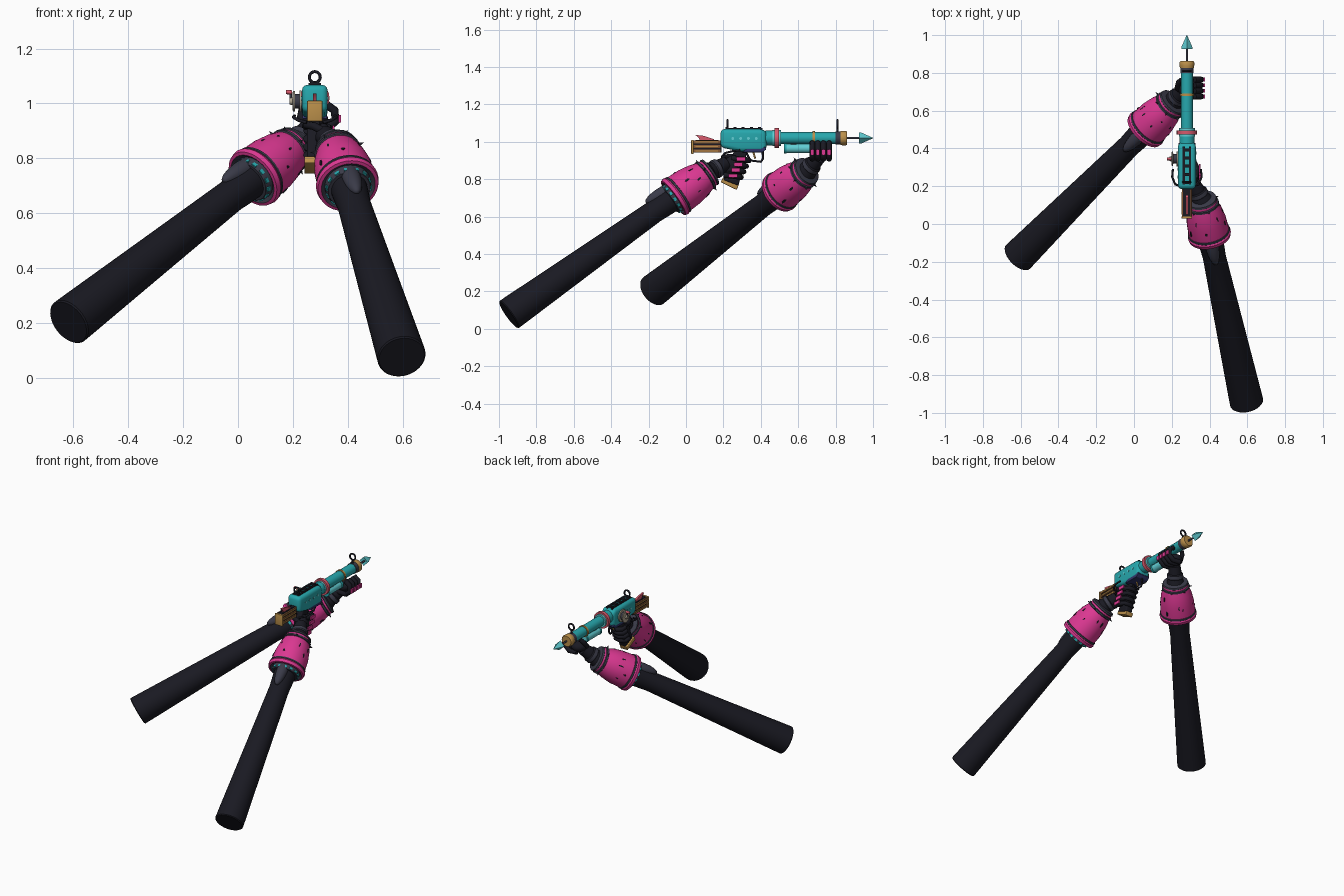
import bpy, bmesh, math, random
from mathutils import Vector, Matrix

cube = bpy.data.objects.get("Cube")
if cube:
    bpy.data.objects.remove(cube)
random.seed(4)


def material(name, *rgb):
    m = bpy.data.materials.new(name)
    m.use_nodes = True
    m.diffuse_color = (*rgb, 1)
    m.node_tree.nodes["Principled BSDF"].inputs["Base Color"].default_value = (*rgb, 1)
    return m


PINK = material("hot pink", .72, .04, .29)
DARK = material("charcoal", .01, .01, .016)
TEAL = material("teal", .02, .39, .42)
AQUA = material("pale aqua", .12, .62, .66)
TAN = material("brass tan", .5, .28, .07)
BROWN = material("wood brown", .25, .1, .035)
GREY = material("slate grey", .042, .043, .065)
BEIGE = material("reel beige", .42, .37, .28)
CORAL = material("coral", .68, .1, .15)
NAVY = material("navy", .03, .035, .14)
GX, GZ = .28, 1.02    # gun axis


def finish(name, bm, mats, smooth=True):
    bmesh.ops.recalc_face_normals(bm, faces=bm.faces)
    me = bpy.data.meshes.new(name)
    bm.to_mesh(me)
    bm.free()
    for m in mats:
        me.materials.append(m)
    ob = bpy.data.objects.new(name, me)
    bpy.context.collection.objects.link(ob)
    if smooth:
        bpy.ops.object.select_all(action='DESELECT')
        ob.select_set(True)
        bpy.context.view_layer.objects.active = ob
        bpy.ops.object.shade_smooth_by_angle(angle=.7)


def frame(origin, axis):
    rot = Vector(axis).to_track_quat('Z', 'Y').to_matrix().to_4x4()
    return Matrix.Translation(origin) @ rot


def lathe(name, profile, origin, axis, mats, bands=None, sides=24):
    """Turn (distance, radius) pairs round an axis; bands gives a material per segment."""
    bm = bmesh.new()
    rings = []
    for t, r in profile:
        rings.append([bm.verts.new((r * math.cos(a), r * math.sin(a), t))
                      for a in (math.tau * i / sides for i in range(sides))])
    for k in range(len(rings) - 1):
        for i in range(sides):
            j = (i + 1) % sides
            f = bm.faces.new((rings[k][i], rings[k][j], rings[k + 1][j], rings[k + 1][i]))
            f.material_index = bands[k] if bands else 0
    bm.faces.new(rings[0])
    last = bm.faces.new(rings[-1])
    last.material_index = bands[-1] if bands else 0
    bm.transform(frame(origin, axis))
    finish(name, bm, mats)


def rod(name, y0, y1, r, mat, z=GZ, sides=20):
    lathe(name, [(y0, r), (y1, r)], (GX, 0, z), (0, 1, 0), [mat], sides=sides)


def prism(name, outline, x, half, mat, bevel=0):
    """Extrude a side outline of (y, z) pairs across x."""
    bm = bmesh.new()
    face = bm.faces.new([bm.verts.new((x - half, y, z)) for y, z in outline])
    ext = bmesh.ops.extrude_face_region(bm, geom=[face])
    bmesh.ops.translate(bm, vec=(2 * half, 0, 0),
                        verts=[v for v in ext['geom'] if isinstance(v, bmesh.types.BMVert)])
    if bevel:
        bmesh.ops.recalc_face_normals(bm, faces=bm.faces)
        bmesh.ops.bevel(bm, geom=bm.edges[:], offset=bevel, segments=3, affect='EDGES', profile=.5)
    finish(name, bm, [mat])


def block(name, y0, y1, z0, z1, half, mat, x=GX, bevel=0):
    prism(name, [(y0, z0), (y1, z0), (y1, z1), (y0, z1)], x, half, mat, bevel)


def tube(name, points, r, mat, cyclic=False):
    cu = bpy.data.curves.new(name, 'CURVE')
    cu.dimensions = '3D'
    cu.bevel_depth, cu.bevel_resolution, cu.use_fill_caps = r, 2, True
    sp = cu.splines.new('POLY')
    sp.points.add(len(points) - 1)
    for p, co in zip(sp.points, points):
        p.co = (*co, 1)
    sp.use_cyclic_u = cyclic
    cu.materials.append(mat)
    bpy.context.collection.objects.link(bpy.data.objects.new(name, cu))


def ball(name, centre, size, mat, axis=(0, 0, 1)):
    bm = bmesh.new()
    bmesh.ops.create_uvsphere(bm, u_segments=16, v_segments=10, radius=1)
    bm.transform(frame(centre, axis) @ Matrix.Diagonal((*size, 1)))
    finish(name, bm, [mat])


def arm(side, end, lip):
    """Sleeve, flared cuff, teeth, spots and spikes along one axis."""
    end, lip = Vector(end), Vector(lip)
    d = (lip - end).normalized()
    n = (lip - end).length
    lathe(side + "_sleeve", [(0, .084), (.005, .089), (.05, .088), (n * .5, .073),
                             (n - .14, .061), (n - .06, .066), (n + .1, .07)], end, d, [DARK], sides=32)
    # Pointed tongue on the upper side of the sleeve
    up = (Vector((0, 0, 1)) - d * d.z).normalized()
    ball(side + "_sleeve_tongue", lip - d * .02 + up * .052, (.036, .036, .13), GREY, d - up * .12)
    cuff = [(.02, .06), (-.012, .1), (-.01, .112), (.008, .116), (.016, .111), (.018, .113), (.027, .112),
            (.029, .108), (.1, .105), (.16, .094), (.196, .082), (.199, .087), (.21, .086), (.213, .079),
            (.224, .077), (.227, .081), (.238, .078), (.244, .05)]
    lathe(side + "_cuff", cuff, lip, d, [PINK, GREY],
          [1, 0, 0, 0, 1, 1, 1, 0, 0, 0, 1, 1, 1, 0, 1, 1, 1], sides=32)
    lathe(side + "_cuff_liner", [(-.032, .064), (-.032, .078), (-.015, .085), (.03, .087)], lip, d, [GREY])
    base = frame(lip, d)
    teeth, spots, spikes = bmesh.new(), bmesh.new(), bmesh.new()
    for i in range(14):
        m = base @ Matrix.Rotation(math.tau * i / 14, 4, 'Z') @ Matrix.Translation((.079, 0, -.021))
        bmesh.ops.create_cube(teeth, size=1, matrix=m @ Matrix.Diagonal((.012, .018, .014, 1)))
    for i in range(12):
        t = random.uniform(.06, .16)
        m = (base @ Matrix.Rotation(math.tau * i / 12 + random.uniform(-.2, .2), 4, 'Z')
             @ Matrix.Translation((.11 - (t - .04) * .14, 0, t)) @ Matrix.Rotation(math.pi / 2 - .15, 4, 'Y'))
        size = (random.uniform(.005, .018), random.uniform(.003, .007), 1, 1)
        bmesh.ops.create_cone(spots, cap_ends=True, segments=8, radius1=1, radius2=1, depth=.006,
                              matrix=m @ Matrix.Diagonal(size))
    for i in range(7):
        m = (base @ Matrix.Rotation(math.tau * i / 7, 4, 'Z') @ Matrix.Translation((.092, 0, .204))
             @ Matrix.Rotation(math.pi / 2, 4, 'Y'))
        bmesh.ops.create_cone(spikes, cap_ends=True, segments=6, radius1=.008, radius2=0, depth=.024, matrix=m)
    finish(side + "_cuff_teeth", teeth, [TEAL], False)
    finish(side + "_cuff_spots", spots, [DARK], False)
    finish(side + "_cuff_spikes", spikes, [GREY], False)
    return lip + d * .235


def wrist(side, start, stop):
    d = Vector(stop) - start
    n = d.length
    lathe(side + "_wrist", [(0, .055), (n * .25, .046), (n * .3, .052), (n * .5, .05),
                            (n * .55, .042), (n, .036)], start, d, [DARK, GREY], [0, 1, 1, 0, 0])


# Arms
left_start = arm("left", (.597, -.948, .075), (.4, -.06, .705))
right_start = arm("right", (-.618, -.178, .202), (.06, .5, .73))

# Left hand round the pistol grip
wrist("left", left_start, (.315, .215, .885))
ball("left_palm", (.312, .245, .87), (.03, .045, .06), DARK, (0, .35, 1))
for k in range(4):
    y, z = .315 - k * .014, .912 - k * .03
    tube("left_finger_%d" % k, [(.325, y - .07, z), (.335, y - .02, z - .005), (.318, y + .015, z - .01),
                                (.275, y + .022, z - .012), (.252, y + .005, z - .012),
                                (.252, y - .03, z - .01)], .0145, DARK)
    block("left_knuckle_plate_%d" % k, y - .045, y + .002, z - .014, z + .007, .004, PINK, x=.348)
tube("left_thumb", [(.31, .2, .9), (.275, .2, .918), (.25, .24, .922), (.247, .285, .918)], .0145, DARK)
for sx in (-1, 1):
    tube("left_curled_spike", [(GX + sx * .03, .2, .93), (GX + sx * .062, .21, .94),
                               (GX + sx * .078, .25, .95), (GX + sx * .074, .29, .955)], .006, DARK)

# Right hand under the fore end
wrist("right", right_start, (.265, .71, .915))
ball("right_palm", (.28, .725, .94), (.05, .055, .035), DARK)
for k in range(4):
    y = .675 + k * .03
    tube("right_finger_%d" % k, [(.27, y, .912), (.325, y, .908), (.356, y, .935), (.352, y, .975),
                                 (.322, y, .995)], .0155, DARK)
    block("right_knuckle_plate_%d" % k, y - .01, y + .01, .93, .958, .004, PINK, x=.371)
tube("right_thumb", [(.255, .7, .92), (.228, .72, .95), (.236, .75, .985), (.25, .76, 1.0)], .0145, DARK)

# Receiver
prism("receiver", [(.185, .97), (.185, 1.068), (.41, 1.068), (.432, 1.05), (.432, .965),
                   (.41, .948), (.29, .948)], GX, .047, TEAL, .021)
prism("receiver_keel", [(.3, .944), (.41, .944), (.43, .96), (.425, .972), (.33, .968)], GX, .045, NAVY, .003)
for k in range(4):
    lathe("side_dot_%d" % k, [(-.05, .008), (.05, .008)], (GX, .25 + k * .042, 1.018),
          (1, 0, 0), [AQUA], sides=10)
for sx in (-1, 1):
    block("top_rail", .21, .41, 1.06, 1.074, .006, DARK, x=GX + sx * .017)
for k in range(5):
    block("rail_rung_%d" % k, .212 + k * .043, .228 + k * .043, 1.062, 1.079, .018, DARK)
tube("trigger_guard", [(GX, .32, .945), (GX, .345, .9), (GX, .4, .893), (GX, .412, .91), (GX, .41, .95)], .006, DARK)
tube("trigger", [(GX, .36, .945), (GX, .37, .91)], .005, TAN)

# Pistol grip
prism("pistol_grip", [(.26, .96), (.33, .96), (.28, .765), (.2, .795)], GX - .005, .024, DARK, .008)
prism("grip_cap", [(.185, .785), (.27, .743), (.282, .768), (.197, .808)], GX - .012, .026, TAN, .004)

# Slatted stock
block("stock_core", .04, .19, .942, 1.008, .02, DARK)
for k in range(3):
    z = .942 + k * .024
    block("stock_slat_%d" % k, .035, .185, z, z + .018, .026, BROWN, bevel=.003)
    block("stock_inlay_%d" % k, .05, .17, z + .005, z + .012, .028, TAN)
for sx in (-1, 1):
    block("stock_top_groove", .05, .175, 1.005, 1.01, .003, DARK, x=GX + sx * .012)
block("stock_butt_plate", .028, .04, .935, 1.01, .028, TAN, bevel=.003)
prism("stock_fin", [(.05, 1.037), (.095, 1.032), (.15, 1.014), (.15, 1.0), (.075, 1.0), (.07, 1.018)],
      GX, .006, CORAL)

# Barrel, rings and under tube
rod("barrel", .42, .83, .032, TEAL)
rod("barrel_collar", .425, .462, .04, TEAL)
rod("coral_ring", .474, .496, .054, CORAL)
rod("ring_core", .462, .508, .042, AQUA)
rod("barrel_band", .677, .69, .037, TAN)
rod("muzzle_neck", .8, .826, .035, GREY)
lathe("muzzle", [(.826, .03), (.826, .037), (.838, .039), (.856, .039), (.862, .034), (.862, .02)],
      (GX, 0, GZ), (0, 1, 0), [TAN])
rod("under_tube", .53, .68, .025, AQUA, z=.965)
for y in (.523, .66):
    rod("under_tube_cap", y, y + .014, .027, TEAL, z=.965)
block("under_tube_bracket", .56, .59, .965, 1.01, .012, GREY)

# Harpoon
rod("harpoon_shaft", .84, .95, .006, GREY, sides=10)
lathe("harpoon_head", [(.932, .008), (.926, .03), (.94, .028), (1.0, .001)], (GX, 0, GZ), (0, 1, 0), [AQUA], sides=4)

# Ring sights
for label, y, z0 in (("rear", .222, 1.07), ("front", .81, 1.045)):
    ring = [(GX + .02 * math.cos(a), y, 1.096 + .02 * math.sin(a))
            for a in (math.tau * i / 20 for i in range(20))]
    tube(label + "_sight_ring", ring, .0055, DARK, True)
    tube(label + "_sight_post", [(GX, y, z0 - .02), (GX, y, 1.076)], .006, DARK)

# Line reel on the right side
lathe("reel", [(.03, .02), (.048, .02), (.048, .04), (.055, .04), (.056, .026), (.072, .026), (.073, .038),
               (.08, .038), (.082, .014), (.092, .012)], (GX, .345, 1.008), (-1, 0, 0), [BEIGE, GREY],
      [0, 0, 0, 0, 1, 0, 0, 0, 0])
tube("reel_crank", [(.192, .345, 1.008), (.192, .345, 1.04)], .005, GREY)
tube("reel_handle", [(.197, .345, 1.04), (.175, .345, 1.042)], .008, CORAL)
